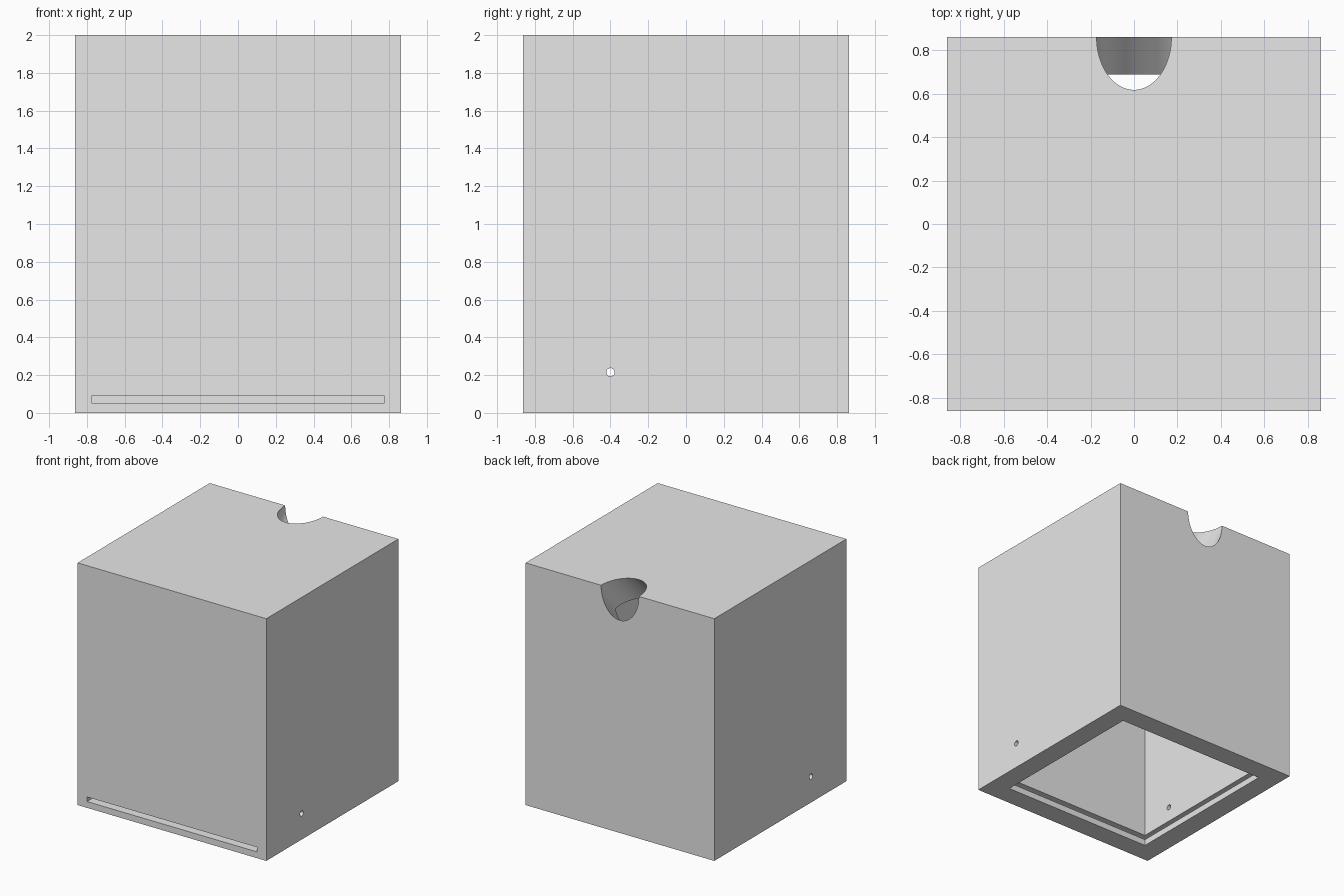
import bpy
import math

cube = bpy.data.objects.get("Cube")
if cube:
    bpy.data.objects.remove(cube, do_unlink=True)

HALF = 0.862      # half width of the box
INNER = 0.69      # half width of the cavity
HEIGHT = 2.0
CEILING = 1.741

grey = bpy.data.materials.new("light grey")
grey.use_nodes = True
grey.diffuse_color = (0.8, 0.8, 0.8, 1)
grey.node_tree.nodes["Principled BSDF"].inputs["Base Color"].default_value = (0.8, 0.8, 0.8, 1)


def block(name, low, high):
    """Box spanning two opposite corners."""
    centre = [(a + b) / 2 for a, b in zip(low, high)]
    bpy.ops.mesh.primitive_cube_add(size=1, location=centre)
    obj = bpy.context.object
    obj.name = name
    obj.scale = [b - a for a, b in zip(low, high)]
    bpy.ops.object.transform_apply(location=True, rotation=True, scale=True)
    obj.data.materials.append(grey)
    return obj


def rod(name, radius, depth, location, rotation, sides):
    bpy.ops.mesh.primitive_cylinder_add(vertices=sides, radius=radius, depth=depth,
                                        location=location, rotation=rotation)
    obj = bpy.context.object
    obj.name = name
    obj.data.materials.append(grey)
    return obj


# Outer shell
shell = block("box_shell", (-HALF, -HALF, 0), (HALF, HALF, HEIGHT))

cutters = [
    # Cavity open at the bottom
    block("cavity_cutter", (-INNER, -INNER, -0.2), (INNER, INNER, CEILING)),
    # Slot for a sliding base panel, open at the front
    block("slot_cutter", (-0.776, -1.0, 0.052), (0.776, 0.776, 0.09)),
    # Small hole through both side walls
    rod("side_hole_cutter", 0.022, 2.4, (0, -0.4, 0.215), (0, math.pi / 2, 0), 32),
    # Slanted bore through the top back edge
    rod("bore_cutter", 0.1724, 1.2, (0, HALF, HEIGHT), (-math.pi / 4, 0, 0), 96),
]

# Cut the openings
for cutter in cutters:
    cutter.hide_render = True
    mod = shell.modifiers.new(cutter.name, 'BOOLEAN')
    mod.operation = 'DIFFERENCE'
    mod.solver = 'EXACT'
    mod.object = cutter

bpy.ops.object.select_all(action='DESELECT')
shell.select_set(True)
bpy.context.view_layer.objects.active = shell
for name in [m.name for m in shell.modifiers]:
    bpy.ops.object.modifier_apply(modifier=name)
for cutter in cutters:
    bpy.data.objects.remove(cutter, do_unlink=True)

bpy.ops.object.shade_smooth_by_angle(angle=math.radians(30))
